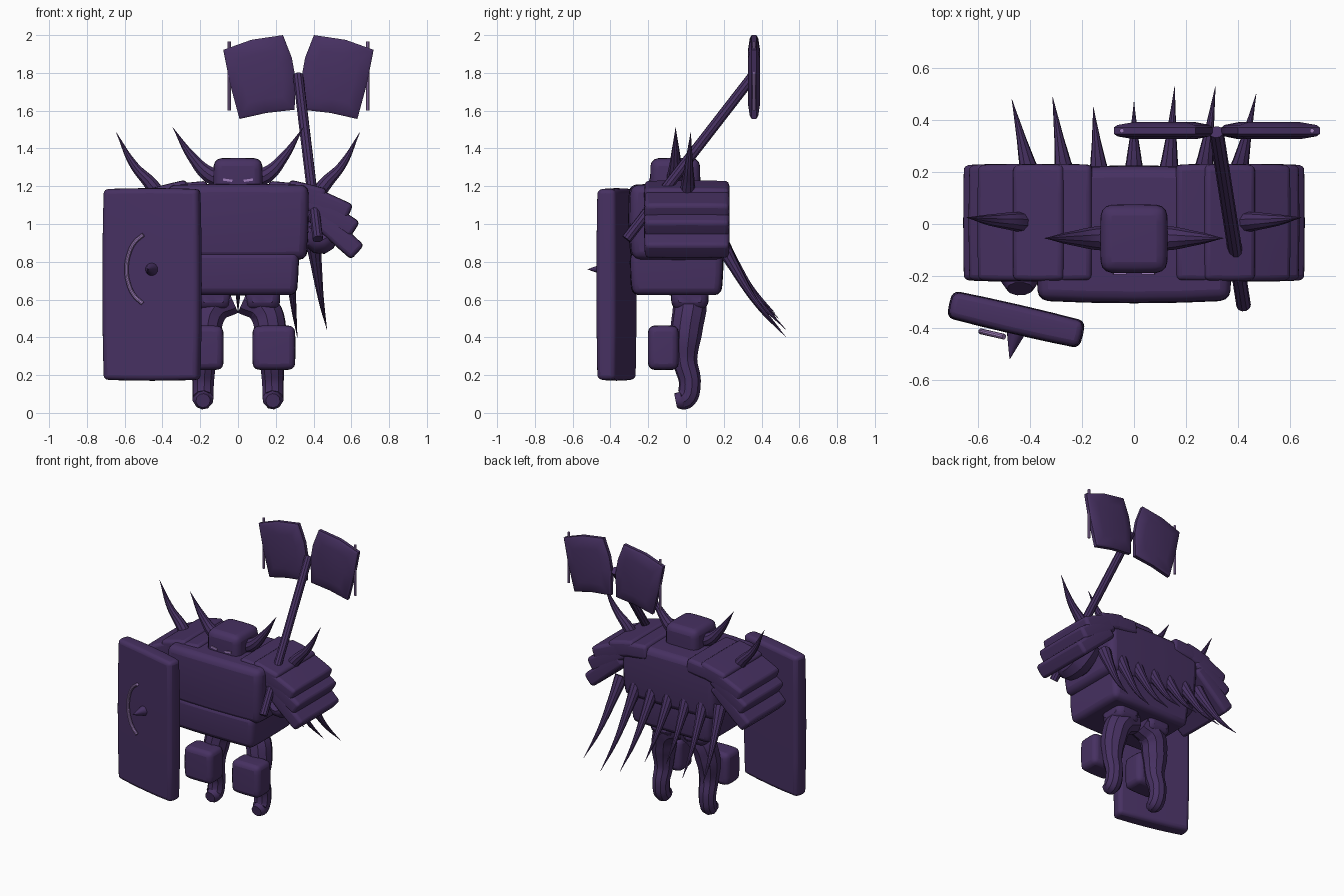
import bpy, bmesh, math
from mathutils import Vector, Matrix

old = bpy.data.objects.get("Cube")
if old:
    bpy.data.objects.remove(old, do_unlink=True)


def material(name, rgb):
    m = bpy.data.materials.new(name)
    m.use_nodes = True
    m.diffuse_color = (*rgb, 1)
    m.node_tree.nodes["Principled BSDF"].inputs["Base Color"].default_value = (*rgb, 1)
    return m


purple = material("dark_purple", (0.062, 0.030, 0.120))
lilac = material("pale_lilac", (0.35, 0.21, 0.50))


def finish(ob, mat):
    ob.data.materials.clear()
    ob.data.materials.append(mat)
    bpy.ops.object.select_all(action='DESELECT')
    ob.select_set(True)
    bpy.context.view_layer.objects.active = ob
    bpy.ops.object.shade_smooth_by_angle(angle=math.radians(35))
    return ob


def from_bmesh(name, bm, mat, bevel=0):
    bmesh.ops.recalc_face_normals(bm, faces=bm.faces)
    me = bpy.data.meshes.new(name)
    bm.to_mesh(me)
    bm.free()
    ob = bpy.data.objects.new(name, me)
    bpy.context.collection.objects.link(ob)
    if bevel:
        mod = ob.modifiers.new("rounding", 'BEVEL')
        mod.width, mod.segments = bevel, 3
        mod.limit_method, mod.angle_limit = 'ANGLE', math.radians(45)
    return finish(ob, mat)


def block(name, loc, size, bevel=0.025, bulge=(0, 0, 0), rot_y=0, rot_z=0, taper=1, mat=purple):
    """Cushion-like box: sides swell by bulge, the bottom is scaled by taper."""
    bm = bmesh.new()
    bmesh.ops.create_cube(bm, size=2)
    bmesh.ops.subdivide_edges(bm, edges=bm.edges[:], cuts=3, use_grid_fill=True)
    for v in bm.verts:
        u = v.co.copy()
        for i in range(3):
            others = sum(1 - u[j] ** 2 for j in range(3) if j != i) / 2
            v.co[i] = u[i] * (1 + bulge[i] * others) * size[i] / 2
        k = 1 + (taper - 1) * (1 - u.z) / 2
        v.co.x *= k
        v.co.y *= k
    turn = Matrix.Rotation(math.radians(rot_z), 4, 'Z') @ Matrix.Rotation(math.radians(rot_y), 4, 'Y')
    bmesh.ops.transform(bm, matrix=Matrix.Translation(loc) @ turn, verts=bm.verts)
    return from_bmesh(name, bm, mat, bevel)


def tube(name, points, radii, mat=purple):
    """Smooth round tube through the points with a radius at each."""
    cu = bpy.data.curves.new(name, 'CURVE')
    cu.dimensions = '3D'
    cu.bevel_depth, cu.bevel_resolution = 1, 3
    cu.resolution_u, cu.use_fill_caps = 8, True
    sp = cu.splines.new('BEZIER')
    sp.bezier_points.add(len(points) - 1)
    for bp, p, r in zip(sp.bezier_points, points, radii):
        bp.co, bp.radius = p, r
        bp.handle_left_type = bp.handle_right_type = 'AUTO'
    tmp = bpy.data.objects.new(name + "_path", cu)
    bpy.context.collection.objects.link(tmp)
    deps = bpy.context.evaluated_depsgraph_get()
    me = bpy.data.meshes.new_from_object(tmp.evaluated_get(deps))
    bpy.data.objects.remove(tmp, do_unlink=True)
    ob = bpy.data.objects.new(name, me)
    bpy.context.collection.objects.link(ob)
    return finish(ob, mat)


# Body and head
block("chest", (0, -0.04, 1.01), (0.74, 0.50, 0.39), 0.04, (0.03, 0.08, 0.04), taper=0.97)
block("belly", (0, -0.05, 0.74), (0.64, 0.48, 0.23), 0.035, (0.02, 0.05, 0.02), taper=0.96)
block("head", (0, -0.057, 1.235), (0.25, 0.255, 0.22), 0.04, (0.04, 0.04, 0.04))
for side, s in (("left", 1), ("right", -1)):
    block(side + "_eye", (s * 0.055, -0.191, 1.232), (0.05, 0.008, 0.012), 0, rot_y=s * -8, mat=lilac)
    tube(side + "_horn", [(s * 0.08, -0.055, 1.235), (s * 0.15, -0.055, 1.26),
                          (s * 0.24, -0.055, 1.35), (s * 0.345, -0.055, 1.51)],
         [0.05, 0.045, 0.027, 0.001])

    # Overlapping shoulder plates, fanning outward
    for i, (x, z, w, h, tilt) in enumerate([
            (0.275, 1.165, 0.23, 0.10, 6), (0.36, 1.155, 0.20, 0.11, 14),
            (0.455, 1.115, 0.29, 0.10, 24), (0.49, 1.05, 0.30, 0.10, 33),
            (0.505, 0.965, 0.34, 0.10, 42)]):
        block(f"{side}_shoulder_plate_{i + 1}", (s * x, 0.005, z), (w, 0.44, h), 0.02,
              (0.02, 0.03, 0.06), rot_y=s * tilt)
    tube(side + "_shoulder_spike", [(s * 0.41, 0.005, 1.14), (s * 0.46, 0.01, 1.21),
                                    (s * 0.55, 0.015, 1.31), (s * 0.645, 0.025, 1.485)],
         [0.042, 0.037, 0.023, 0.001])

    # Arms reaching forward under the plates
    reach = -0.19 if s > 0 else -0.25
    tube(side + "_arm", [(s * 0.40, 0.05, 1.05), (s * 0.43, -0.06, 0.95),
                         (s * 0.44, reach + 0.05, 0.93), (s * 0.44, reach, 0.96)],
         [0.09, 0.105, 0.085, 0.05])

    # Legs and knee guards
    tube(side + "_leg", [(s * 0.03, 0.02, 0.60), (s * 0.13, 0.02, 0.555), (s * 0.175, 0.0, 0.42),
                         (s * 0.18, -0.005, 0.28), (s * 0.185, 0.02, 0.15),
                         (s * 0.185, -0.005, 0.075), (s * 0.185, -0.055, 0.065)],
         [0.08, 0.09, 0.085, 0.065, 0.058, 0.057, 0.038])
    block(side + "_hip", (s * 0.13, 0.02, 0.62), (0.17, 0.18, 0.14), 0.04, (0.1, 0.1, 0))
    block(side + "_knee_guard", (s * 0.19, -0.12, 0.345), (0.215, 0.155, 0.225), 0.03,
          (0.06, 0.06, 0.05))

# Row of long spikes hanging from the back
tip_y = [0.48, 0.49, 0.45, 0.47, 0.53, 0.53, 0.50]
tip_z = [0.50, 0.50, 0.55, 0.53, 0.44, 0.40, 0.44]
for i, (ty, tz) in enumerate(zip(tip_y, tip_z)):
    n = i - 3
    x0, x1 = n * 0.132, n * 0.157
    def mix(f, g):
        return (x0 + (x1 - x0) * f, 0.17 + (ty - 0.17) * f, 0.93 + (tz - 0.93) * g)
    tube(f"back_spike_{i + 1}", [mix(0, 0), mix(0.25, 0.31), mix(0.6, 0.69), mix(1, 1)],
         [0.045, 0.03, 0.015, 0.001])

# Shield with boss and curved mark
block("shield", (-0.455, -0.368, 0.68), (0.505, 0.10, 1.0), 0.022, (0.05, 0.16, 0.02), rot_z=-13)
bm = bmesh.new()
bmesh.ops.create_cone(bm, cap_ends=True, segments=16, radius1=0.038, radius2=0.001, depth=0.11)
turn = Matrix.Rotation(math.radians(-13), 4, 'Z') @ Matrix.Rotation(math.pi / 2, 4, 'X')
bmesh.ops.transform(bm, matrix=Matrix.Translation((-0.467, -0.467, 0.76)) @ turn, verts=bm.verts)
from_bmesh("shield_boss", bm, purple)
arc = []
for k in range(7):
    a = math.radians(110 + k * 23)
    x = -0.455 + 0.135 * math.cos(a)
    arc.append((x, -0.435 - 0.23 * (x + 0.5), 0.76 + 0.195 * math.sin(a)))
tube("shield_mark", arc, [0.011] * len(arc), lilac)

# Axe: handle, two blades and their pale edges
tube("axe_handle", [(0.423, -0.315, 0.92), (0.318, 0.355, 1.785)], [0.028, 0.028])
outline = [(0.02, 1.605), (0.17, 1.588), (0.312, 1.556), (0.362, 1.74), (0.398, 1.922),
           (0.25, 1.975), (0.082, 2.0), (0.035, 1.88), (0.017, 1.78)]
middle = Vector((0.19, 1.78))
for side, s in (("left", 1), ("right", -1)):
    bm = bmesh.new()
    rings = []
    for scale, y in ((0.62, 0.033), (0.93, 0.022), (1, 0.012), (1, -0.012), (0.93, -0.022), (0.62, -0.033)):
        ring = []
        for p in outline:
            q = middle + (Vector(p) - middle) * scale
            ring.append(bm.verts.new((0.32 + s * q.x, 0.36 + y, q.y)))
        rings.append(ring)
    for a, b in zip(rings, rings[1:]):
        for j in range(len(a)):
            k = (j + 1) % len(a)
            bm.faces.new((a[j], a[k], b[k], b[j]))
    bm.faces.new(rings[0])
    bm.faces.new(rings[-1])
    from_bmesh(side + "_axe_blade", bm, purple)
    x = 0.32 + s * 0.367
    tube(side + "_blade_edge", [(x, 0.36, 1.60), (x, 0.36, 1.965)], [0.009, 0.009], lilac)
